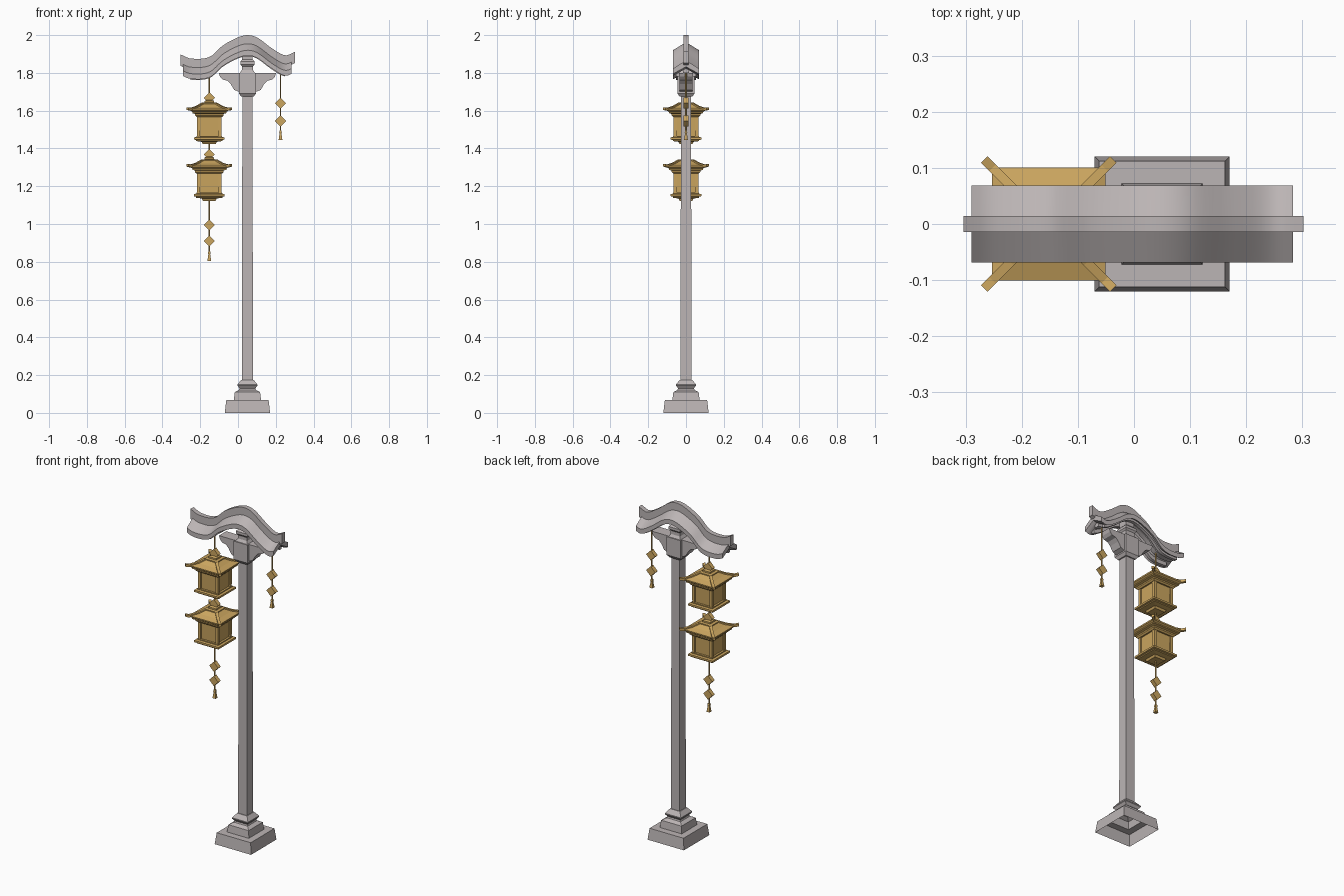
import bpy, bmesh, math
from mathutils import Matrix, Vector

if "Cube" in bpy.data.objects:
    bpy.data.objects.remove(bpy.data.objects["Cube"], do_unlink=True)


def material(name, colour):
    m = bpy.data.materials.new(name)
    m.use_nodes = True
    m.diffuse_color = colour
    m.node_tree.nodes["Principled BSDF"].inputs["Base Color"].default_value = colour
    return m


STONE = material("grey stone", (0.50, 0.46, 0.46, 1))
GOLD = material("gold", (0.60, 0.38, 0.115, 1))
POST_X, LANTERN_X, CHARM_X = 0.05, -0.152, 0.225


def finish(name, bm, mat, smooth=False):
    bmesh.ops.recalc_face_normals(bm, faces=bm.faces)
    mesh = bpy.data.meshes.new(name)
    bm.to_mesh(mesh)
    bm.free()
    mesh.materials.append(mat)
    ob = bpy.data.objects.new(name, mesh)
    bpy.context.collection.objects.link(ob)
    if smooth:
        bpy.ops.object.select_all(action='DESELECT')
        ob.select_set(True)
        bpy.context.view_layer.objects.active = ob
        bpy.ops.object.shade_smooth_by_angle(angle=math.radians(30))
    return ob


def loft(name, rings, mat, caps=(True, True), smooth=False):
    """Bridge closed rings of points into one skin."""
    bm = bmesh.new()
    loops = [[bm.verts.new(p) for p in ring] for ring in rings]
    n = len(rings[0])
    for a, b in zip(loops, loops[1:]):
        for i in range(n):
            j = (i + 1) % n
            bm.faces.new((a[i], a[j], b[j], b[i]))
    if caps[0]:
        bm.faces.new(loops[0])
    if caps[1]:
        bm.faces.new(loops[-1])
    return finish(name, bm, mat, smooth)


def square_stack(name, x, profile, mat, caps=(True, True), y=0, z0=0):
    """Stack of square sections given as (half width, height)."""
    corners = ((-1, -1), (1, -1), (1, 1), (-1, 1))
    rings = [[(x + sx * h, y + sy * h, z0 + z) for sx, sy in corners] for h, z in profile]
    return loft(name, rings, mat, caps)


def cord(name, x, z_low, z_high):
    bm = bmesh.new()
    bmesh.ops.create_cone(bm, cap_ends=True, segments=6, radius1=0.004, radius2=0.004,
                          depth=z_high - z_low,
                          matrix=Matrix.Translation((x, 0, (z_low + z_high) / 2)))
    finish(name, bm, GOLD)


def diamond(name, x, z):
    m = (Matrix.Translation((x, 0, z)) @ Matrix.Rotation(math.pi / 4, 4, 'Y')
         @ Matrix.Diagonal((0.042, 0.024, 0.042, 1)))
    bm = bmesh.new()
    bmesh.ops.create_cube(bm, size=1, matrix=m)
    finish(name, bm, GOLD)


def tassel(name, x, z):
    square_stack(name, x, [(0.005, 0.05), (0.007, 0.04), (0.005, 0.035), (0.010, 0)], GOLD, z0=z)


# Stepped base (open underneath), post and capital
square_stack("base", POST_X, [(0.12, 0), (0.112, 0.067), (0.072, 0.067), (0.067, 0.11),
             (0.045, 0.122), (0.042, 0.13), (0.053, 0.145), (0.053, 0.15), (0.033, 0.175)],
             STONE, caps=(False, True))
square_stack("post", POST_X, [(0.029, 0.15), (0.027, 1.69)], STONE)
square_stack("capital", POST_X, [(0.034, 1.675), (0.046, 1.692), (0.046, 1.80)], STONE)
square_stack("neck", POST_X, [(0.04, 1.80), (0.03, 1.815), (0.03, 1.835), (0.038, 1.845),
             (0.038, 1.86), (0.028, 1.87), (0.028, 1.92)], STONE)

# Curved brackets on both sides of the capital
bracket = [(0.03, 1.80), (0.152, 1.80), (0.145, 1.78), (0.132, 1.765), (0.105, 1.758),
           (0.088, 1.74), (0.07, 1.71), (0.045, 1.70), (0.03, 1.70)]
for side, label in ((-1, "right"), (1, "left")):
    loft(label + "_bracket",
         [[(POST_X + side * d, y, z) for d, z in bracket] for y in (-0.034, 0.034)], STONE)

# Wavy roof swept along a smooth ridge line
RIDGE = [(-0.305, 1.898), (-0.25, 1.876), (-0.15, 1.885), (-0.08, 1.945), (0.0, 1.988),
         (0.05, 2.0), (0.10, 1.988), (0.18, 1.93), (0.25, 1.893), (0.302, 1.912)]


def ridge(x):
    def slope(i):
        a, b = RIDGE[max(i - 1, 0)], RIDGE[min(i + 1, len(RIDGE) - 1)]
        return (b[1] - a[1]) / (b[0] - a[0])
    i = max(k for k in range(len(RIDGE) - 1) if k == 0 or RIDGE[k][0] <= x)
    (x0, z0), (x1, z1) = RIDGE[i], RIDGE[i + 1]
    w = x1 - x0
    t = (x - x0) / w
    return ((2 * t**3 - 3 * t**2 + 1) * z0 + (t**3 - 2 * t**2 + t) * w * slope(i)
            + (3 * t**2 - 2 * t**3) * z1 + (t**3 - t**2) * w * slope(i + 1))


def sweep(name, x0, x1, section):
    xs = [x0 + (x1 - x0) * i / 40 for i in range(41)]
    loft(name, [[(x, y, ridge(x) + z) for y, z in section] for x in xs], STONE, smooth=True)


sweep("roof_slab", -0.29, 0.283, [(0, -0.037), (0.069, -0.08), (0.069, -0.108),
                                  (0, -0.07), (-0.069, -0.108), (-0.069, -0.08)])
sweep("roof_crest", -0.304, 0.302, [(-0.014, -0.06), (0.014, -0.06), (0.014, 0), (-0.014, 0)])
sweep("ridge_beam", -0.27, 0.26, [(-0.015, -0.095), (0.015, -0.095), (0.015, -0.06), (-0.015, -0.06)])
for side, label in ((-1, "front"), (1, "back")):
    sweep(label + "_eave_batten", -0.255, 0.25,
          [(side * y, z) for y, z in ((0.034, -0.112), (0.052, -0.112), (0.052, -0.09), (0.034, -0.08))])


def lantern(label, z0):
    """Square lantern; z0 is its eave height."""
    x = LANTERN_X
    square_stack(label + "_roof", x, [(0.085, -0.015), (0.10, -0.005), (0.101, 0.003),
                 (0.068, 0.014), (0.038, 0.032)], GOLD, z0=z0)
    square_stack(label + "_roof_cap", x, [(0.041, 0.028), (0.041, 0.036), (0.025, 0.038),
                 (0.025, 0.047), (0.012, 0.052)], GOLD, z0=z0)
    square_stack(label + "_top_frame", x, [(0.068, -0.038), (0.076, -0.03), (0.076, -0.022),
                 (0.09, -0.018), (0.09, -0.01)], GOLD, z0=z0)
    square_stack(label + "_panels", x, [(0.056, -0.15), (0.060, -0.03)], GOLD, z0=z0)
    square_stack(label + "_bottom_frame", x, [(0.034, -0.182), (0.04, -0.17), (0.07, -0.166),
                 (0.07, -0.16), (0.081, -0.158), (0.081, -0.147), (0.068, -0.144),
                 (0.068, -0.138)], GOLD, z0=z0)
    for sx in (-1, 1):
        for sy in (-1, 1):
            # Corner post
            square_stack(label + "_corner_post", x + sx * 0.057, [(0.008, -0.142), (0.009, -0.03)],
                         GOLD, y=sy * 0.057, z0=z0)
            # Hip rafter sweeping up past the eave corner
            across = Vector((-sy, sx, 0)).normalized() * 0.008
            rings = []
            for d, z in ((0.036, 0.037), (0.068, 0.019), (0.1, 0.009), (0.115, 0.013)):
                c = Vector((x + sx * d, sy * d, z0 + z))
                drop = Vector((0, 0, -0.014))
                rings.append([c - across, c + across, c + across + drop, c - across + drop])
            loft(label + "_hip_rafter", rings, GOLD)


# Two hanging lanterns with ornaments
for label, eave in (("upper_lantern", 1.605), ("lower_lantern", 1.305)):
    lantern(label, eave)
    diamond(label + "_diamond", LANTERN_X, eave + 0.063)
cord("upper_cord", LANTERN_X, 1.64, 1.81)
cord("middle_cord", LANTERN_X, 1.34, 1.43)
cord("lower_cord", LANTERN_X, 0.84, 1.13)
tassel("lantern_tassel", LANTERN_X, 0.805)
for z in (0.995, 0.91):
    diamond("lantern_charm", LANTERN_X, z)

# Small charm string on the other side
cord("charm_cord", CHARM_X, 1.47, 1.82)
tassel("charm_tassel", CHARM_X, 1.445)
for z in (1.64, 1.545):
    diamond("charm", CHARM_X, z)
